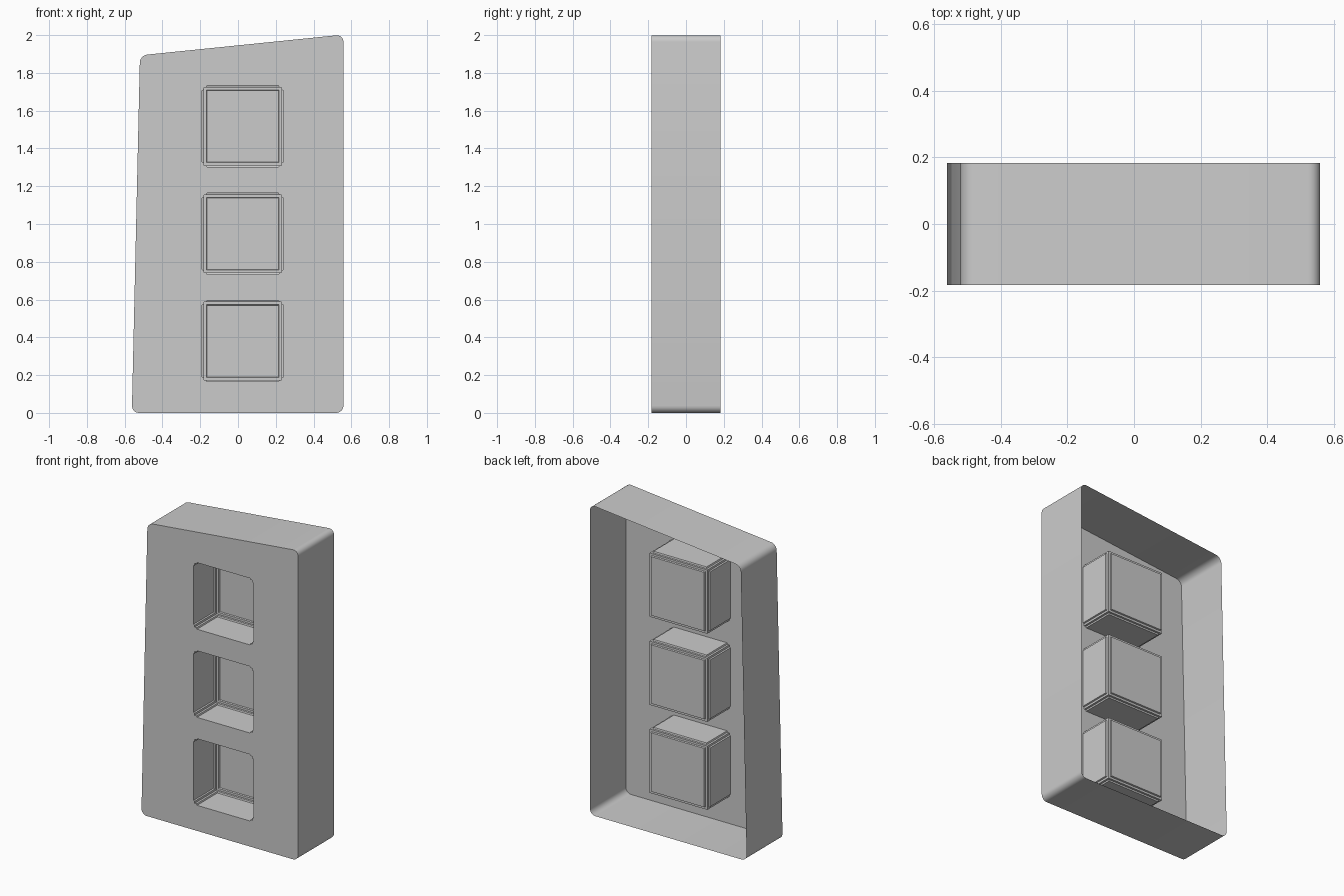
import bpy, bmesh
from mathutils import Matrix, Vector

if "Cube" in bpy.data.objects:
    bpy.data.objects.remove(bpy.data.objects["Cube"])

FRONT, BACK = -0.183, 0.183
POCKET_BACK = 0.05          # depth reached by the recess panels
POCKET_X = 0.025
POCKET_Z = (0.38, 0.948, 1.517)
HALF = 0.206                # half width of a recess at its corner strips


def add_object(name, bm, smooth=False):
    mesh = bpy.data.meshes.new(name)
    bm.to_mesh(mesh)
    bm.free()
    ob = bpy.data.objects.new(name, mesh)
    bpy.context.collection.objects.link(ob)
    if smooth:
        bpy.ops.object.select_all(action='DESELECT')
        ob.select_set(True)
        bpy.context.view_layer.objects.active = ob
        bpy.ops.object.shade_smooth_by_angle(angle=0.6)
    return ob


def make_pocket(z):
    """Open box whose panels are pushed out from its edges; returns mesh and rim loop."""
    bm = bmesh.new()
    back, front = POCKET_BACK - 0.009, FRONT - 0.15
    mat = Matrix.Translation((POCKET_X, (back + front) / 2, z)) @ \
        Matrix.Diagonal((2 * HALF, back - front, 2 * HALF, 1))
    bmesh.ops.create_cube(bm, size=1, matrix=mat)
    panels = bm.faces[:]
    bmesh.ops.inset_individual(bm, faces=panels, thickness=0.019)
    bmesh.ops.inset_individual(bm, faces=panels, thickness=0.004, depth=0.009)
    # Cut the box open flush with the front plate
    cut = bmesh.ops.bisect_plane(bm, geom=bm.verts[:] + bm.edges[:] + bm.faces[:],
                                 plane_co=(0, FRONT, 0), plane_no=(0, -1, 0),
                                 clear_outer=True)
    rim = [[v.co.copy() for v in e.verts] for e in cut['geom_cut']
           if isinstance(e, bmesh.types.BMEdge)]
    bmesh.ops.reverse_faces(bm, faces=bm.faces[:])
    bm.normal_update()
    return bm, rim


# Recessed square pockets
rims = []
for name, z in zip(("lower_pocket", "middle_pocket", "upper_pocket"), POCKET_Z):
    bm, rim = make_pocket(z)
    rims += rim
    add_object(name, bm)

# Outline with rounded corners
bm = bmesh.new()
corners = [(-0.562, 0), (0.558, 0), (0.558, 2.0025), (-0.519, 1.893)]
bm.faces.new([bm.verts.new((x, FRONT, z)) for x, z in corners])
bmesh.ops.bevel(bm, geom=bm.verts[:], offset=0.038, segments=6,
                profile=0.5, affect='VERTICES')
bmesh.ops.delete(bm, geom=bm.faces[:], context='FACES_ONLY')

# Outer wall: thin, open at the back
wall = bm.copy()
ext = bmesh.ops.extrude_edge_only(wall, edges=wall.edges[:])
bmesh.ops.translate(wall, vec=Vector((0, BACK - FRONT, 0)),
                    verts=[v for v in ext['geom'] if isinstance(v, bmesh.types.BMVert)])
wall.normal_update()
for f in wall.faces:
    if f.normal.dot(f.calc_center_median() - Vector((0, 0, 1))) < 0:
        f.normal_flip()
add_object("outer_wall", wall, smooth=True)

# Front plate: outline filled around the pocket rims
for a, b in rims:
    bm.edges.new((bm.verts.new(a), bm.verts.new(b)))
bmesh.ops.remove_doubles(bm, verts=bm.verts[:], dist=1e-5)
bmesh.ops.triangle_fill(bm, edges=bm.edges[:], use_beauty=True, normal=(0, -1, 0))
bm.normal_update()
for f in bm.faces:
    if f.normal.y > 0:
        f.normal_flip()
add_object("front_plate", bm)
